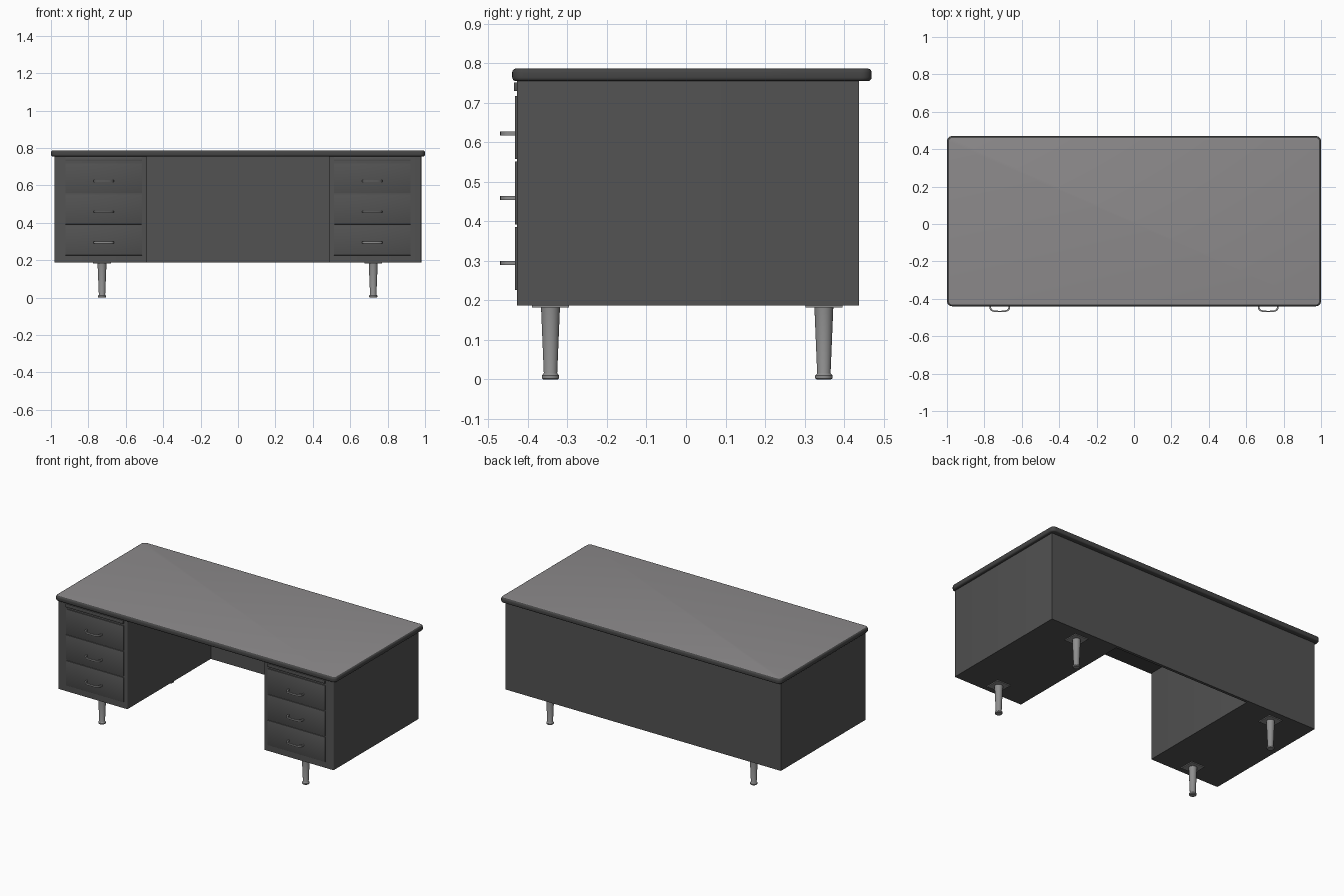
import bpy, bmesh, math
from mathutils import Vector

if "Cube" in bpy.data.objects:
    bpy.data.objects.remove(bpy.data.objects["Cube"])


def mat(name, c):
    m = bpy.data.materials.new(name)
    m.diffuse_color = (*c, 1)
    m.use_nodes = True
    m.node_tree.nodes["Principled BSDF"].inputs["Base Color"].default_value = m.diffuse_color
    return m


BODY = mat("charcoal steel", (0.085, 0.085, 0.085))
TRIM = mat("dark edge trim", (0.06, 0.06, 0.06))
TOP = mat("warm grey laminate", (0.27, 0.26, 0.265))
METAL = mat("brushed metal", (0.27, 0.27, 0.27))


def finish(bm, name, material, smooth=True):
    bmesh.ops.recalc_face_normals(bm, faces=bm.faces)
    me = bpy.data.meshes.new(name)
    bm.to_mesh(me)
    bm.free()
    ob = bpy.data.objects.new(name, me)
    bpy.context.collection.objects.link(ob)
    me.materials.append(material)
    if smooth:
        bpy.ops.object.select_all(action='DESELECT')
        ob.select_set(True)
        bpy.context.view_layer.objects.active = ob
        bpy.ops.object.shade_smooth_by_angle(angle=math.radians(35))
    return ob


def prism(pts, z0, z1):
    bm = bmesh.new()
    f = bm.faces.new([bm.verts.new((x, y, z0)) for x, y in pts])
    r = bmesh.ops.extrude_face_region(bm, geom=[f])
    vs = [g for g in r["geom"] if isinstance(g, bmesh.types.BMVert)]
    bmesh.ops.translate(bm, verts=vs, vec=(0, 0, z1 - z0))
    return bm


def box(name, x0, x1, y0, y1, z0, z1, material, bevel=0):
    bm = prism([(x0, y0), (x1, y0), (x1, y1), (x0, y1)], z0, z1)
    if bevel:
        bmesh.ops.bevel(bm, geom=bm.edges[:], offset=bevel, segments=2,
                        profile=0.5, affect='EDGES')
    return finish(bm, name, material)


# U-shaped carcass: two pedestals joined by a back panel
u = [(-0.982, -0.428), (-0.488, -0.428), (-0.488, 0.42), (0.486, 0.42),
     (0.486, -0.428), (0.98, -0.428), (0.98, 0.438), (-0.982, 0.438)]
bm = prism(u, 0.187, 0.757)
front = [e for e in bm.edges if all(v.co.y < -0.4 for v in e.verts)
         and abs(e.verts[0].co.z - e.verts[1].co.z) > 0.1]
bmesh.ops.bevel(bm, geom=front, offset=0.006, segments=3, profile=0.5, affect='EDGES')
finish(bm, "carcass", BODY)

# tabletop: rounded slab with dark rim and light upper face
bm = prism([(-1, -0.44), (1, -0.44), (1, 0.47), (-1, 0.47)], 0.755, 0.787)
corners = [e for e in bm.edges if abs(e.verts[0].co.z - e.verts[1].co.z) > 0.01]
bmesh.ops.bevel(bm, geom=corners, offset=0.028, segments=6, profile=0.5, affect='EDGES')
rim = [e for e in bm.edges if abs(e.verts[0].co.z - e.verts[1].co.z) < 0.001]
bmesh.ops.bevel(bm, geom=rim, offset=0.01, segments=4, profile=0.5, affect='EDGES')
top = finish(bm, "tabletop", TRIM)
top.data.materials.append(TOP)
for p in top.data.polygons:
    if p.normal.z > 0.99:
        p.material_index = 1


def handle(name, cx, cz):
    # bowed flat bar following a D-shaped path
    path = []
    for i in range(17):
        a = math.pi * i / 16
        c, s = math.cos(a), math.sin(a)
        path.append(Vector((-math.copysign(abs(c) ** 0.55, c) * 0.056,
                            -0.43 - 0.041 * s ** 0.55)))
    inner = [Vector((p.x * 0.87, min(-0.43, p.y + 0.007))) for p in path]
    bm = bmesh.new()
    rows = []
    for o, i in zip(path, inner):
        rows.append([bm.verts.new((cx + q.x, q.y, cz + dz))
                     for q, dz in ((o, -0.005), (o, 0.005), (i, 0.005), (i, -0.005))])
    for a, b in zip(rows, rows[1:]):
        for k in range(4):
            bm.faces.new((a[k], a[(k + 1) % 4], b[(k + 1) % 4], b[k]))
    bm.faces.new(rows[0])
    bm.faces.new(rows[-1])
    finish(bm, name, METAL)


def leg(name, x, y):
    # tapered round leg with a collared foot
    prof = [(0.018, 0), (0.022, 0.003), (0.022, 0.010), (0.018, 0.014),
            (0.017, 0.016), (0.024, 0.184)]
    n = 24
    bm = bmesh.new()
    rings = [[bm.verts.new((x + r * math.cos(2 * math.pi * k / n),
                            y + r * math.sin(2 * math.pi * k / n), z))
              for k in range(n)] for r, z in prof]
    for a, b in zip(rings, rings[1:]):
        for k in range(n):
            bm.faces.new((a[k], a[(k + 1) % n], b[(k + 1) % n], b[k]))
    bm.faces.new(rings[0])
    bm.faces.new(rings[-1])
    finish(bm, name, METAL)
    box(name + "_plate", x - 0.047, x + 0.047, y - 0.047, y + 0.047,
        0.182, 0.1875, METAL)


for side, s in (("left", -1), ("right", 1)):
    cx = s * 0.718
    # pull-out writing board under the top
    box(side + "_pullout_board", cx - 0.205, cx + 0.205, -0.436, -0.42,
        0.73, 0.752, BODY, 0.002)
    # three drawers with handles
    for i, z in enumerate((0.226, 0.392, 0.558)):
        box(f"{side}_drawer_{i + 1}", cx - 0.205, cx + 0.205, -0.433, -0.42,
            z, z + 0.16, BODY, 0.002)
        handle(f"{side}_handle_{i + 1}", cx, (0.295, 0.459, 0.623)[i])
    for end, y in (("front", -0.343), ("back", 0.349)):
        leg(f"{side}_{end}_leg", s * 0.725 - 0.002, y)
